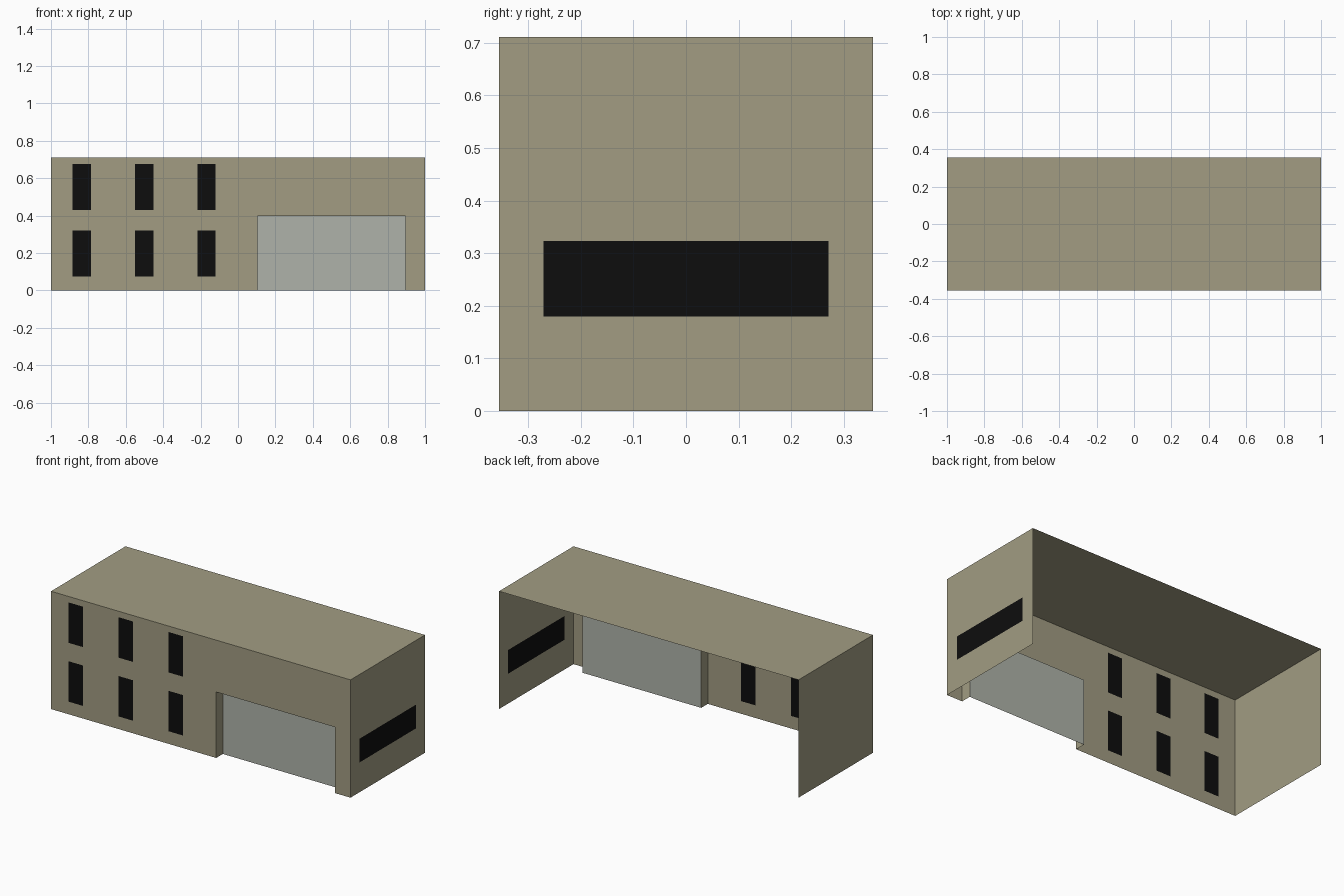
import bpy
import bmesh
from mathutils import Vector

if "Cube" in bpy.data.objects:
    bpy.data.objects.remove(bpy.data.objects["Cube"])

X, Y, H = 1.0, 0.355, 0.711
RECESS = 0.063


def material(name, rgb):
    m = bpy.data.materials.new(name)
    m.diffuse_color = (*rgb, 1)
    m.use_nodes = True
    m.node_tree.nodes["Principled BSDF"].inputs["Base Color"].default_value = m.diffuse_color
    return m


WALL = material("tan_wall", (0.36, 0.335, 0.226))
GLASS = material("black_glass", (0.004, 0.004, 0.004))
DOOR = material("grey_door", (0.43, 0.45, 0.40))


def panel(name, mat, origin, u, v, rect, holes=()):
    """Flat sheet on axes u, v (normal u x v), cut into cells with rectangular holes left out."""
    o, u, v = Vector(origin), Vector(u), Vector(v)
    rects = [rect, *holes]
    us = sorted({a for r in rects for a in r[:2]})
    vs = sorted({b for r in rects for b in r[2:]})
    bm = bmesh.new()
    for a0, a1 in zip(us, us[1:]):
        for b0, b1 in zip(vs, vs[1:]):
            a, b = (a0 + a1) / 2, (b0 + b1) / 2
            if any(h[0] < a < h[1] and h[2] < b < h[3] for h in holes):
                continue
            corners = ((a0, b0), (a1, b0), (a1, b1), (a0, b1))
            bm.faces.new([bm.verts.new(o + u * s + v * t) for s, t in corners])
    bmesh.ops.remove_doubles(bm, verts=bm.verts[:], dist=1e-5)
    me = bpy.data.meshes.new(name)
    bm.to_mesh(me)
    bm.free()
    me.materials.append(mat)
    ob = bpy.data.objects.new(name, me)
    bpy.context.collection.objects.link(ob)
    return ob


PX, NX, PY, NY, PZ = (1, 0, 0), (-1, 0, 0), (0, 1, 0), (0, -1, 0), (0, 0, 1)
front = (0, -Y, 0)

# Front wall with six windows and a door opening
windows = [(x, x + 0.097, z, z + 0.244)
           for x in (-0.884, -0.550, -0.216) for z in (0.076, 0.431)]
d0, d1, dh = 0.103, 0.895, 0.398
panel("front_wall", WALL, front, PX, PZ, (-X, X, 0, H), windows + [(d0, d1, 0, dh)])
for i, w in enumerate(windows):
    panel(f"front_window_{i + 1}", GLASS, front, PX, PZ, w)

# Recessed door with its jambs and lintel
panel("garage_door", DOOR, (0, -Y + RECESS, 0), PX, PZ, (d0, d1, 0, dh))
panel("door_jamb_left", WALL, (d0, -Y, 0), PY, PZ, (0, RECESS, 0, dh))
panel("door_jamb_right", WALL, (d1, -Y, 0), NY, PZ, (-RECESS, 0, 0, dh))
panel("door_lintel", WALL, (0, -Y, dh), PX, NY, (d0, d1, -RECESS, 0))

# Side walls, the right one with a wide window; the back stays open
side_window = (-0.271, 0.271, 0.18, 0.323)
panel("right_wall", WALL, (X, 0, 0), PY, PZ, (-Y, Y, 0, H), [side_window])
panel("right_window", GLASS, (X, 0, 0), PY, PZ, side_window)
panel("left_wall", WALL, (-X, 0, 0), NY, PZ, (-Y, Y, 0, H))

# Flat roof
panel("roof", WALL, (0, 0, H), PX, PY, (-X, X, -Y, Y))
